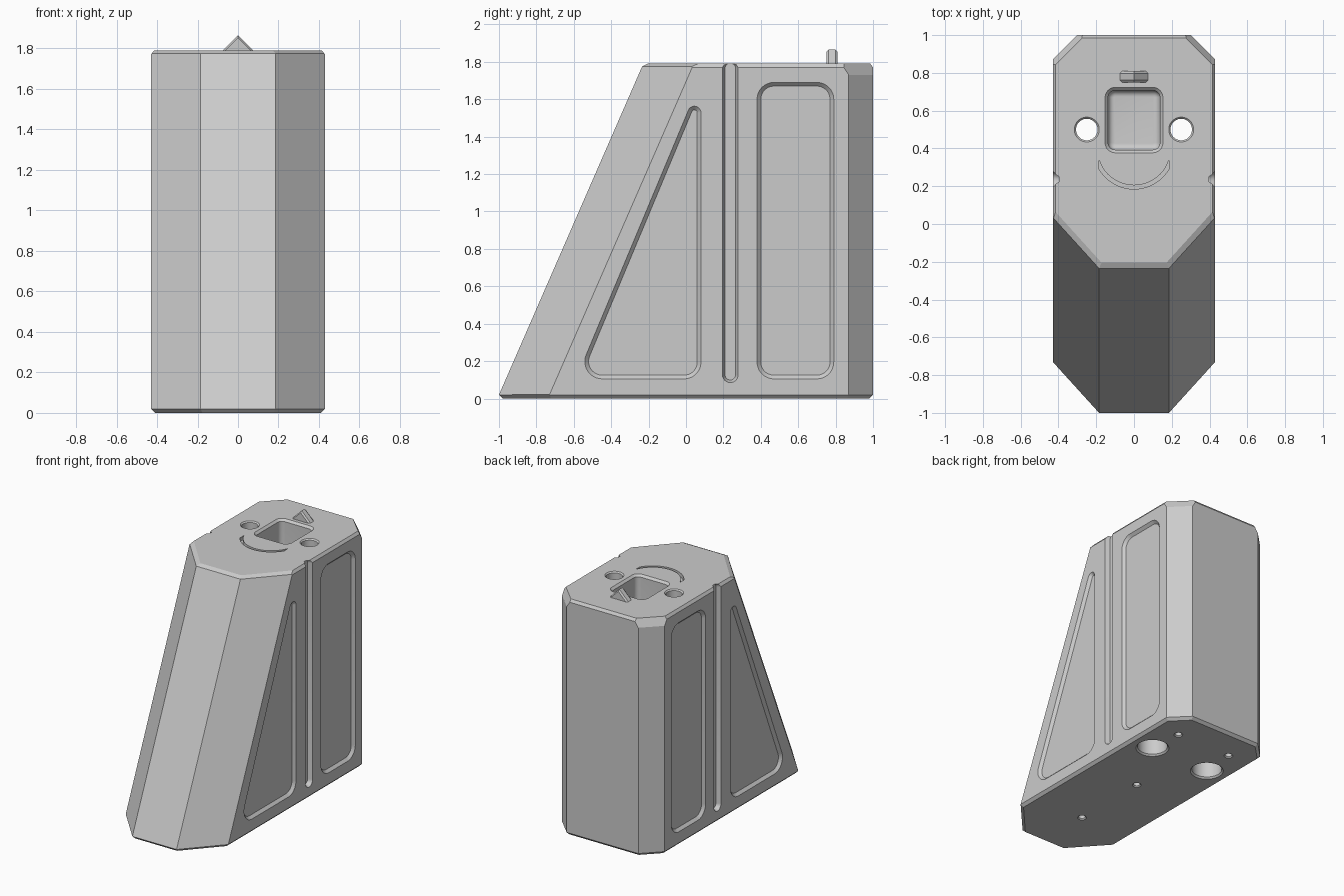
import bpy, bmesh
from math import pi, sin, cos, acos, atan2, sqrt, hypot, radians
from mathutils import Vector

default = bpy.data.objects.get("Cube")
if default:
    bpy.data.objects.remove(default, do_unlink=True)

GREY = (0.6, 0.6, 0.6, 1)
grey = bpy.data.materials.new("plain_grey")
grey.use_nodes = True
grey.diffuse_color = GREY
grey.node_tree.nodes["Principled BSDF"].inputs["Base Color"].default_value = GREY

HALF, TOP, LEAN = 0.43, 1.79, 0.436


def make_object(name, bm):
    bmesh.ops.recalc_face_normals(bm, faces=bm.faces[:])
    mesh = bpy.data.meshes.new(name)
    bm.to_mesh(mesh)
    bm.free()
    mesh.materials.append(grey)
    obj = bpy.data.objects.new(name, mesh)
    bpy.context.collection.objects.link(obj)
    return obj


def outline(corners, grow, steps):
    """Counter-clockwise loop wrapped around circles given as (u, v, radius)."""
    if len(corners) == 1:
        u, v, r = corners[0]
        n = steps * 4
        return [(u + (r + grow) * cos(2 * pi * i / n),
                 v + (r + grow) * sin(2 * pi * i / n)) for i in range(n)]

    def tangent(a, b):
        du, dv = b[0] - a[0], b[1] - a[1]
        return atan2(dv, du) - acos((a[2] - b[2]) / hypot(du, dv))

    points = []
    for i, c in enumerate(corners):
        start = tangent(corners[i - 1], c)
        sweep = (tangent(c, corners[(i + 1) % len(corners)]) - start) % (2 * pi)
        for k in range(steps + 1):
            a = start + sweep * k / steps
            points.append((c[0] + (c[2] + grow) * cos(a), c[1] + (c[2] + grow) * sin(a)))
    return points


def loft(name, corners, levels, place, steps=12):
    """Solid through rounded outlines, one for each (grow, height) level."""
    bm = bmesh.new()
    rings = [[bm.verts.new(place(u, v, h)) for u, v in outline(corners, g, steps)]
             for g, h in levels]
    for low, high in zip(rings, rings[1:]):
        for i in range(len(low)):
            bm.faces.new((low[i - 1], low[i], high[i], high[i - 1]))
    bm.faces.new(rings[0])
    bm.faces.new(rings[-1])
    return make_object(name, bm)


def upright(u, v, h):
    return (u, v, h)


# Body: a block trimmed by planes, each a point and an outward normal
bm = bmesh.new()
bmesh.ops.create_cube(bm, size=1)
for v in bm.verts:
    v.co = (v.co.x * 2 * HALF, v.co.y * 2, (v.co.z + 0.5) * TOP)
cuts = [
    ((0, -1, 0.02), (0, -1, LEAN)),
    ((0, 1, 1.77), (0, 4, 3)),
    ((0, -0.235, 1.775), (0, -1, 2)),
    ((0, -1, 0.02), (0, -1, -1)),
    ((0, 1, 0.02), (0, 1, -1)),
]
for s in (-1, 1):
    cuts += [
        ((s * 0.185, -1, 0.02), (s * 0.27, -0.245, 0.245 * LEAN)),
        ((s * 0.3, 1, 0), (s, 1, 0)),
        ((s * HALF, 0, 1.77), (s * 4, 0, 3)),
        ((s * HALF, 0.87, 1.73), (s, 1, 0.667)),
        ((s * 0.185, -0.235, 1.775), (s * 0.74, -0.67, 2)),
        ((s * HALF, 0, 0.02), (s, 0, -1)),
        ((s * 0.185, -1, 0.02), (s * 0.74, -0.67, -1)),
        ((s * 0.3, 1, 0.02), (s * 0.7, 0.7, -1)),
    ]
for point, normal in cuts:
    bmesh.ops.bisect_plane(bm, geom=bm.verts[:] + bm.edges[:] + bm.faces[:], dist=1e-5,
                           plane_co=point, plane_no=Vector(normal).normalized(),
                           clear_outer=True)
    bmesh.ops.holes_fill(bm, edges=[e for e in bm.edges if e.is_boundary], sides=0)
body = make_object("body", bm)

# Side recesses with sloped walls
cutters = []
wedge = [(-0.448, 0.198, 0.093), (-0.01, 0.195, 0.09), (0.045, 1.528, 0.035)]
panel = [(0.47, 0.195, 0.09), (0.7, 0.195, 0.09), (0.7, 1.6, 0.09), (0.47, 1.6, 0.09)]
slot = [(0.237, 0.127, 0.042), (0.237, 1.765, 0.042)]
for side, s in (("right", -1), ("left", 1)):
    def sideways(u, v, h, s=s):
        return (s * h, u, v)
    recess = [(-0.02, HALF - 0.02), (0.02, HALF + 0.02)]
    cutters += [
        loft(side + "_wedge_recess", wedge, recess, sideways),
        loft(side + "_panel_recess", panel, recess, sideways),
        loft(side + "_slot", slot, [(-0.014, HALF - 0.033), (0.014, HALF + 0.033)], sideways),
        # Stepped bore through the body
        loft(side + "_bore", [(s * 0.25, 0.5, 0)],
             [(0.135, -0.02), (0.105, 0.012), (0.105, 1.2), (0.057, 1.2),
              (0.057, 1.781), (0.076, 1.8)], upright),
        loft(side + "_rear_screw_hole", [(s * 0.23, 0.76, 0)],
             [(0.05, -0.02), (0.024, 0.008), (0.024, 0.15)], upright, 6),
    ]

# Screw holes along the middle of the base
for name, y in (("middle_screw_hole", 0.03), ("front_screw_hole", -0.57)):
    cutters.append(loft(name, [(0, y, 0)],
                        [(0.05, -0.02), (0.024, 0.008), (0.024, 0.15)], upright, 6))

# Square pocket with a chamfered rim and rounded floor edge
pocket = [(-0.1, 0.43, 0), (0.1, 0.43, 0), (0.1, 0.67, 0), (-0.1, 0.67, 0)]
levels = [(0.073, 1.81), (0.037, 1.774)]
levels += [(0.004 + 0.033 * cos(a), 1.33 - 0.033 * sin(a))
           for a in (pi / 2 * i / 6 for i in range(7))]
cutters.append(loft("pocket", pocket, levels, upright, 8))

# Curved groove in the top
bm = bmesh.new()
xs = [-0.185 + 0.37 * i / 32 for i in range(33)]
loop = [(x, 0.4 - sqrt(0.215 ** 2 - x * x)) for x in xs]
loop += [(x, 0.4 - sqrt(0.195 ** 2 - x * x)) for x in reversed(xs)]
face = bm.faces.new([bm.verts.new((x, y, TOP - 0.03)) for x, y in loop])
raised = bmesh.ops.extrude_face_region(bm, geom=[face])["geom"]
bmesh.ops.translate(bm, vec=(0, 0, 0.06),
                    verts=[g for g in raised if isinstance(g, bmesh.types.BMVert)])
cutters.append(make_object("curved_groove", bm))

# Carve every cutter out of the body
bpy.context.view_layer.objects.active = body
for cutter in cutters:
    cutter.hide_render = True
    mod = body.modifiers.new(cutter.name, "BOOLEAN")
    mod.operation = "DIFFERENCE"
    mod.solver = "EXACT"
    mod.object = cutter
    bpy.ops.object.modifier_apply(modifier=mod.name)
    bpy.data.objects.remove(cutter, do_unlink=True)

# Pointed marker with chamfered ends
bm = bmesh.new()
for y, size in ((0.75, 0.063), (0.762, 0.075), (0.798, 0.075), (0.81, 0.063)):
    for x, z in ((-size, TOP), (size, TOP), (0, TOP + size), (-size, TOP - 0.01), (size, TOP - 0.01)):
        bm.verts.new((x, y, z))
bmesh.ops.convex_hull(bm, input=bm.verts[:])
bmesh.ops.dissolve_limit(bm, angle_limit=0.01, verts=bm.verts[:], edges=bm.edges[:])
marker = make_object("pointed_marker", bm)

# Smooth the round walls and keep the edges crisp
bpy.ops.object.select_all(action="DESELECT")
body.select_set(True)
bpy.context.view_layer.objects.active = body
bpy.ops.object.shade_smooth_by_angle(angle=radians(20))
